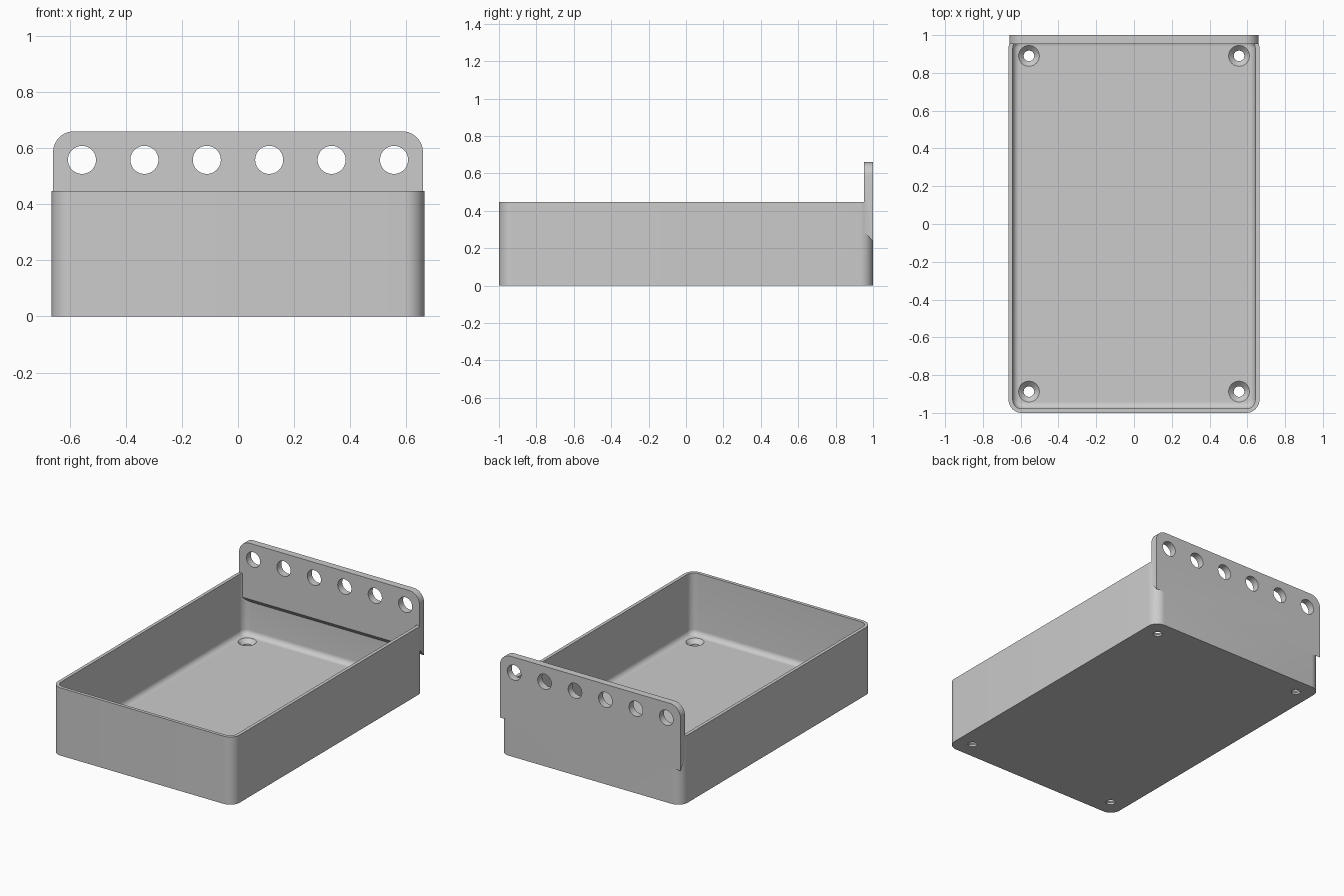
import bpy, bmesh, math
from mathutils import Matrix, Vector

if "Cube" in bpy.data.objects:
    bpy.data.objects.remove(bpy.data.objects["Cube"], do_unlink=True)

grey = bpy.data.materials.new("plain grey")
grey.use_nodes = True
colour = (0.6, 0.6, 0.6, 1)
grey.diffuse_color = colour
grey.node_tree.nodes["Principled BSDF"].inputs["Base Color"].default_value = colour

HX, HY, TOP = 0.664, 1.0, 0.447      # tray half sizes and rim height
WALL, FLOOR, CORNER, FILLET = 0.022, 0.04, 0.07, 0.035


def rounded_rect(hx, hy, r, steps=10):
    """Outline of a rectangle with rounded corners, counter-clockwise."""
    pts = []
    for k, (sx, sy) in enumerate([(1, 1), (-1, 1), (-1, -1), (1, -1)]):
        for i in range(steps + 1):
            a = math.pi / 2 * (k + i / steps)
            pts.append((sx * (hx - r) + r * math.cos(a), sy * (hy - r) + r * math.sin(a)))
    return pts


def loft(bm, sections):
    """Skin a list of (outline, height) sections and cap both ends."""
    rings = [[bm.verts.new((x, y, z)) for x, y in outline] for outline, z in sections]
    for a, b in zip(rings, rings[1:]):
        n = len(a)
        for i in range(n):
            j = (i + 1) % n
            bm.faces.new((a[i], a[j], b[j], b[i]))
    bm.faces.new(rings[0][::-1])
    bm.faces.new(rings[-1])


def circle(r, cx=0, cy=0, n=40):
    return [(cx + r * math.cos(2 * math.pi * i / n), cy + r * math.sin(2 * math.pi * i / n))
            for i in range(n)]


def finish(name, bm):
    bmesh.ops.recalc_face_normals(bm, faces=bm.faces)
    me = bpy.data.meshes.new(name)
    bm.to_mesh(me)
    bm.free()
    me.materials.append(grey)
    ob = bpy.data.objects.new(name, me)
    bpy.context.collection.objects.link(ob)
    return ob


def combine(target, tool, operation):
    """Apply a boolean and discard the tool object."""
    tool.hide_render = True
    mod = target.modifiers.new(operation, "BOOLEAN")
    mod.operation, mod.object, mod.solver = operation, tool, "EXACT"
    bpy.ops.object.select_all(action="DESELECT")
    bpy.context.view_layer.objects.active = target
    target.select_set(True)
    bpy.ops.object.modifier_apply(modifier=mod.name)
    bpy.data.objects.remove(tool, do_unlink=True)


# Open tray: outer wall, rim, inner wall, rounded floor edge
def inset(d):
    return rounded_rect(HX - d, HY - d, CORNER - d)


sections = [(inset(0), 0), (inset(0), TOP), (inset(WALL), TOP)]
for i in range(9):
    a = math.pi / 2 * i / 8
    sections.append((inset(WALL + FILLET * (1 - math.cos(a))),
                     FLOOR + FILLET * (1 - math.sin(a))))
bm = bmesh.new()
loft(bm, sections)
tray = finish("tray", bm)

# Hanging plate: rounded top corners, sloped underside
PX, PTOP, INNER, R = 0.659, 0.66, 0.953, 0.075
outline = [(-PX, 0), (PX, 0)]
for side in (1, -1):
    for i in range(11):
        a = math.pi / 2 * (i / 10 + (side < 0))
        outline.append((side * (PX - R) + R * math.cos(a), PTOP - R + R * math.sin(a)))
bm = bmesh.new()
loft(bm, [(outline, -HY), (outline, -INNER)])
bm.transform(Matrix.Rotation(math.pi / 2, 4, "X"))
for v in bm.verts:
    if v.co.z < 0.1:
        v.co.z = 0.235 if v.co.y > 0.98 else 0.29
plate = finish("hanging_plate", bm)
combine(tray, plate, "UNION")

# Row of hanging holes
bm = bmesh.new()
for i in range(6):
    hole = circle(0.05, -0.556 + i * 0.2224, 0.558)
    loft(bm, [(hole, -1.1), (hole, -0.9)])
bm.transform(Matrix.Rotation(math.pi / 2, 4, "X"))
combine(tray, finish("hanging_hole_cutter", bm), "DIFFERENCE")

# Countersunk screw holes in the floor corners
bm = bmesh.new()
for x in (-0.556, 0.556):
    for y in (-0.887, 0.89):
        loft(bm, [(circle(r, x, y), z) for r, z in
                  ((0.028, -0.05), (0.028, 0.013), (0.055, FLOOR), (0.055, 0.1))])
combine(tray, finish("screw_hole_cutter", bm), "DIFFERENCE")

tray.name = "tray_with_hanging_plate"
bpy.ops.object.select_all(action="DESELECT")
bpy.context.view_layer.objects.active = tray
tray.select_set(True)
bpy.ops.object.shade_smooth_by_angle(angle=math.radians(30))
